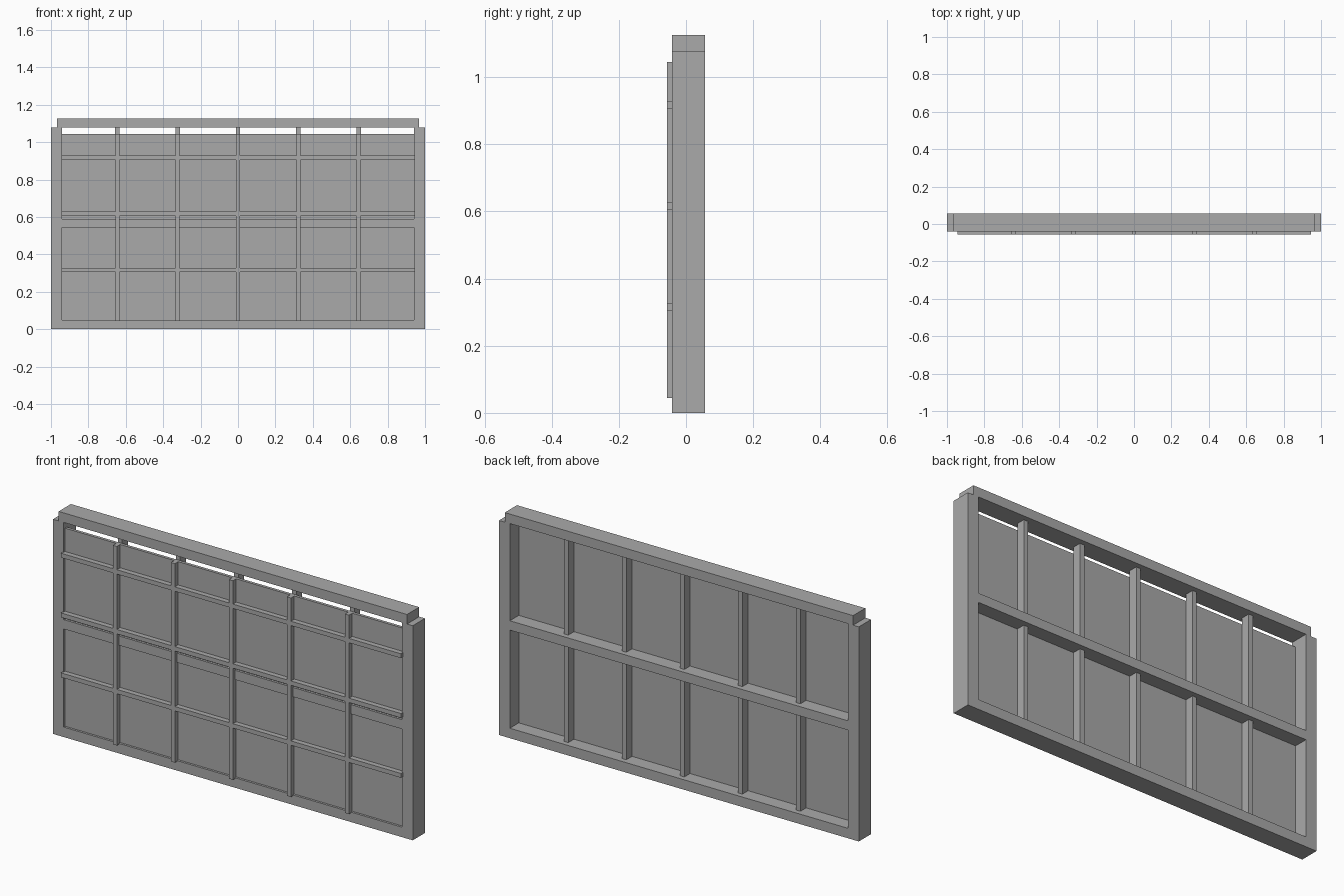
import bpy, bmesh

if "Cube" in bpy.data.objects:
    bpy.data.objects.remove(bpy.data.objects["Cube"])

grey = bpy.data.materials.new("plain grey")
grey.diffuse_color = (0.4, 0.4, 0.4, 1)
grey.use_nodes = True
grey.node_tree.nodes["Principled BSDF"].inputs["Base Color"].default_value = grey.diffuse_color


def slab(name, rects, y0, y1):
    """Union of x/z rectangles (x0, x1, z0, z1) as one solid from y0 to y1."""
    xs = sorted({v for r in rects for v in r[:2]})
    zs = sorted({v for r in rects for v in r[2:]})
    bm = bmesh.new()
    verts = {}

    def vert(x, z):
        if (x, z) not in verts:
            verts[x, z] = bm.verts.new((x, y0, z))
        return verts[x, z]

    for xa, xb in zip(xs, xs[1:]):
        for za, zb in zip(zs, zs[1:]):
            cx, cz = (xa + xb) / 2, (za + zb) / 2
            if any(r[0] < cx < r[1] and r[2] < cz < r[3] for r in rects):
                bm.faces.new([vert(xa, za), vert(xb, za), vert(xb, zb), vert(xa, zb)])
    ext = bmesh.ops.extrude_face_region(bm, geom=bm.faces[:], use_keep_orig=True)
    for v in ext["geom"]:
        if isinstance(v, bmesh.types.BMVert):
            v.co.y = y1
    # merge the cells into clean flat faces
    bmesh.ops.recalc_face_normals(bm, faces=bm.faces[:])
    bmesh.ops.dissolve_limit(bm, angle_limit=0.01, verts=bm.verts[:], edges=bm.edges[:])
    me = bpy.data.meshes.new(name)
    bm.to_mesh(me)
    bm.free()
    me.materials.append(grey)
    ob = bpy.data.objects.new(name, me)
    bpy.context.collection.objects.link(ob)
    return ob


FRONT, BACK = -0.041, 0.056
IN = 0.94                       # inner edge of the side stiles
BAR_X = [i * 0.3225 for i in range(-2, 3)]

# outer frame: stiles, bottom and middle rails, narrower top rail
slab("frame", [
    (-1, -IN, 0, 1.078), (IN, 1, 0, 1.078),
    (-IN, IN, 0, 0.05), (-IN, IN, 0.543, 0.59),
    (-0.968, 0.968, 1.078, 1.126),
], FRONT, BACK)

# thin panes, the upper one stopping short of the top rail
slab("lower_pane", [(-IN, IN, 0.05, 0.543)], -0.03, -0.015)
slab("upper_pane", [(-IN, IN, 0.59, 1.045)], -0.03, -0.015)

# mullions behind the panes
for z0, z1, row in ((0.05, 0.543, "lower"), (0.59, 1.078, "upper")):
    for i, x in enumerate(BAR_X):
        slab(f"{row}_mullion_{i + 1}", [(x - 0.012, x + 0.012, z0, z1)], -0.015, 0.03)

# front lattice of crossing bars
bars = [(x - 0.011, x + 0.011, 0.045, 1.045) for x in BAR_X]
bars += [(-0.945, 0.945, z - 0.011, z + 0.011) for z in (0.316, 0.617, 0.917)]
slab("front_lattice", bars, -0.056, -0.03)
